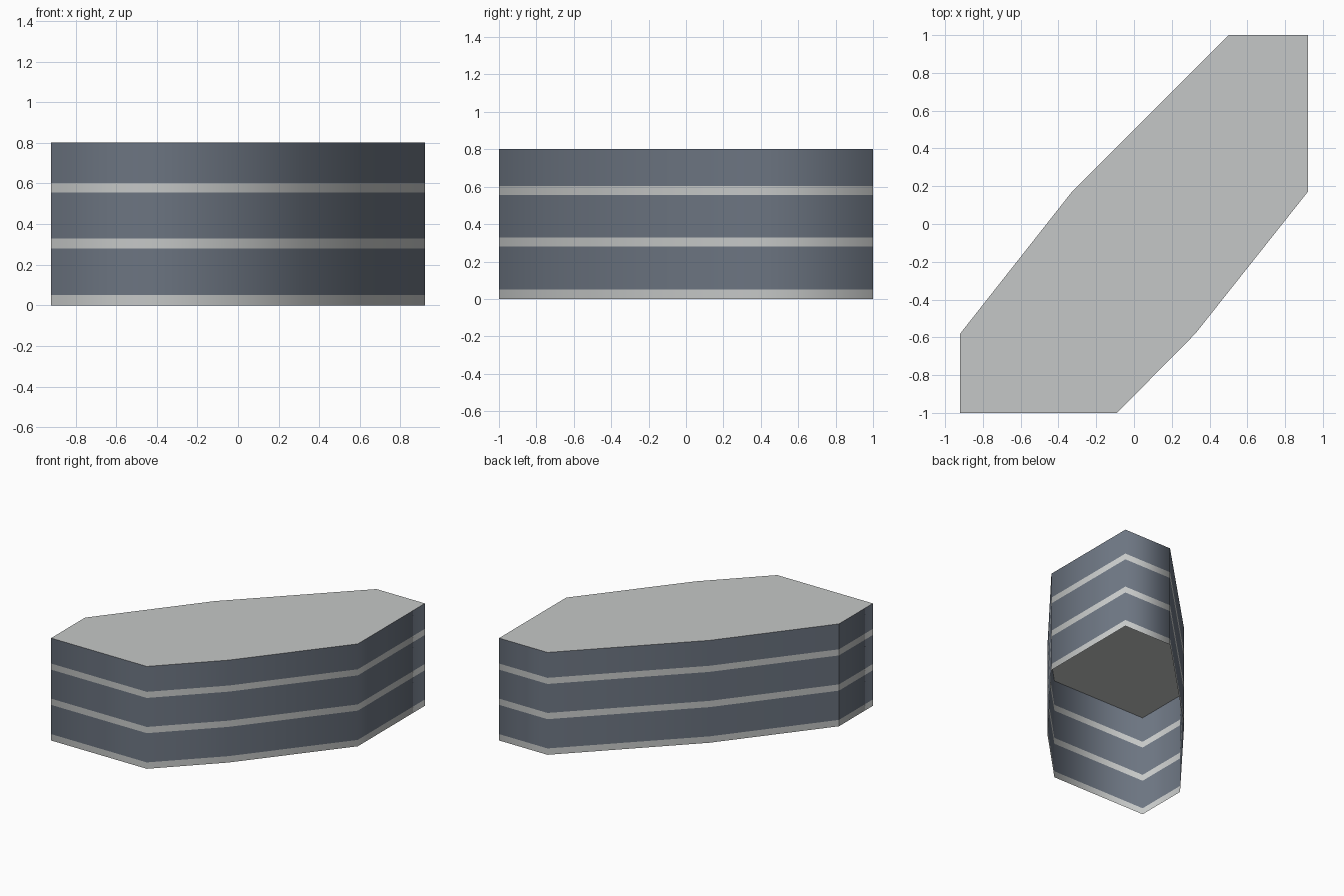
import bpy, bmesh

if "Cube" in bpy.data.objects:
    bpy.data.objects.remove(bpy.data.objects["Cube"])

# Footprint shared by every storey, counter-clockwise
OUTLINE = [(0.92, 1.0), (0.5, 1.0), (-0.325, 0.175), (-0.92, -0.58),
           (-0.92, -1.0), (-0.09, -1.0), (0.325, -0.58), (0.92, 0.17)]
SEAM = 3  # corner where the smooth wall strip starts and ends


def material(name, colour):
    m = bpy.data.materials.new(name)
    m.diffuse_color = (*colour, 1)
    m.use_nodes = True
    m.node_tree.nodes["Principled BSDF"].inputs["Base Color"].default_value = m.diffuse_color
    return m


concrete = material("pale_concrete", (0.56, 0.575, 0.57))
glass = material("blue_grey_glass", (0.15, 0.177, 0.22))

# Floor edge bands alternate with window bands, flush with each other
levels = [0.0, 0.05, 0.279, 0.328, 0.555, 0.603, 0.802]
bm = bmesh.new()
rings = [[bm.verts.new((x, y, z)) for x, y in OUTLINE] for z in levels]
n = len(OUTLINE)
for band, (low, high) in enumerate(zip(rings, rings[1:])):
    for i in range(n):
        j = (i + 1) % n
        f = bm.faces.new((low[i], low[j], high[j], high[i]))
        f.material_index = band % 2
        f.smooth = True
    bm.edges.get((low[SEAM], high[SEAM])).smooth = False

# Flat roof with a crisp rim; the underside is open
roof = bm.faces.new(rings[-1])
for e in roof.edges:
    e.smooth = False

mesh = bpy.data.meshes.new("building_block")
bm.to_mesh(mesh)
bm.free()
mesh.materials.append(concrete)
mesh.materials.append(glass)
block = bpy.data.objects.new("building_block", mesh)
bpy.context.collection.objects.link(block)
